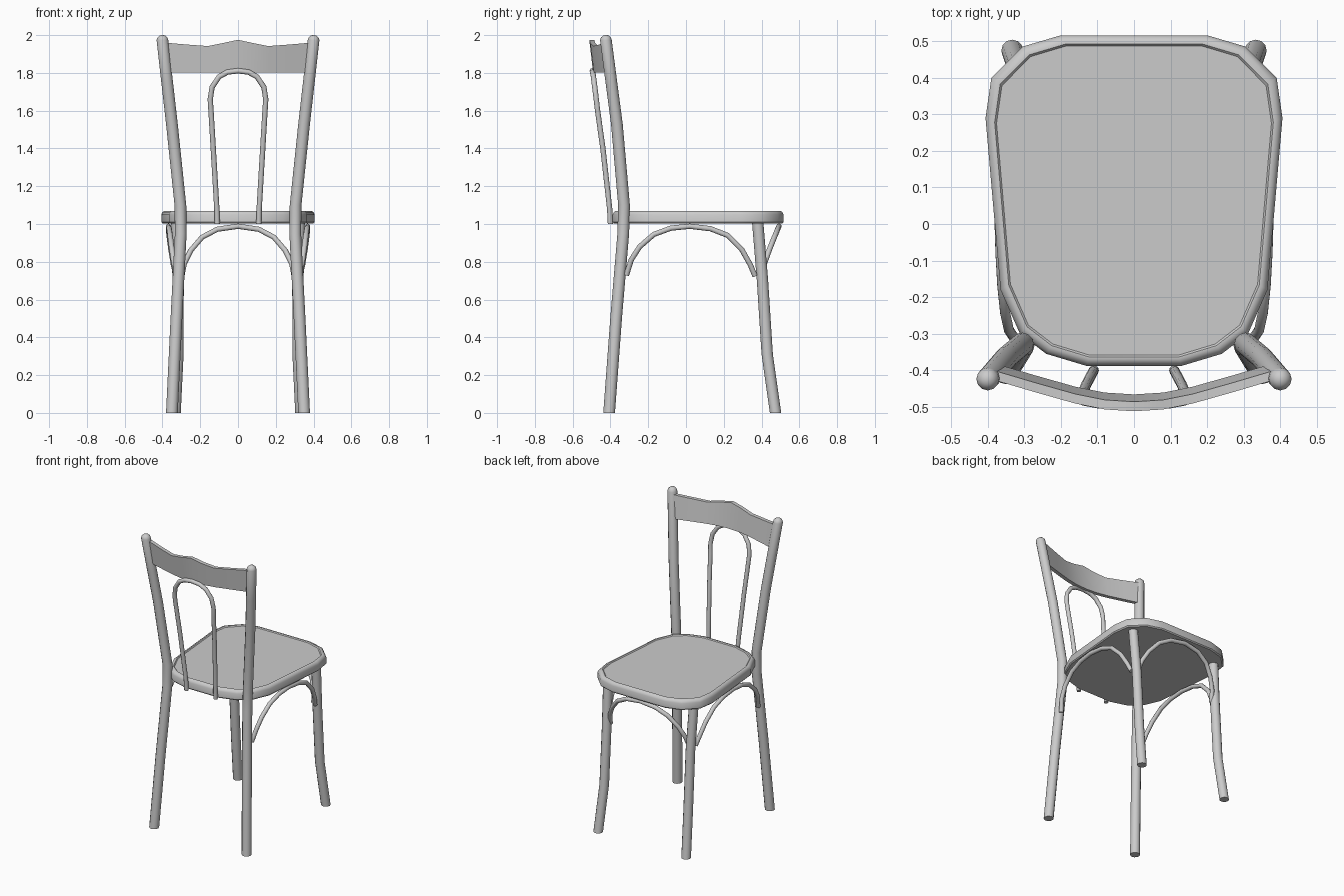
import bpy, bmesh, math
from mathutils import Vector

if "Cube" in bpy.data.objects:
    bpy.data.objects.remove(bpy.data.objects["Cube"])


def make_object(name, bm, mirror=False):
    bmesh.ops.recalc_face_normals(bm, faces=bm.faces)
    mesh = bpy.data.meshes.new(name)
    bm.to_mesh(mesh)
    bm.free()
    mesh.shade_smooth()
    mesh.set_sharp_from_angle(angle=math.radians(40))
    obj = bpy.data.objects.new(name, mesh)
    bpy.context.collection.objects.link(obj)
    if mirror:
        obj.modifiers.new("Mirror", 'MIRROR').use_axis = (True, False, False)
    return obj


def loft(bm, rings):
    """Skin a list of closed rings and cap both ends."""
    loops = [[bm.verts.new(p) for p in ring] for ring in rings]
    n = len(loops[0])
    for a, b in zip(loops, loops[1:]):
        for i in range(n):
            j = (i + 1) % n
            bm.faces.new((a[i], a[j], b[j], b[i]))
    bm.faces.new(loops[0])
    bm.faces.new(loops[-1])


def tube(name, points, radius, normal=None, sides=12, mirror=False, dome=False):
    """Round rod; without a plane normal its rings stay horizontal."""
    pts = [Vector(p) for p in points]
    radii = [radius] * len(pts)
    if dome:
        for lift, scale in ((0.014, 0.86), (0.024, 0.5), (0.027, 0.15)):
            pts.append(Vector(points[-1]) + Vector((0, 0, lift)))
            radii.append(radius * scale)
    rings = []
    for i, (p, r) in enumerate(zip(pts, radii)):
        if normal is None:
            u, v = Vector((1, 0, 0)), Vector((0, 1, 0))
        else:
            t = (pts[min(i + 1, len(pts) - 1)] - pts[max(i - 1, 0)]).normalized()
            v = t.cross(Vector(normal)).normalized()
            u = v.cross(t)
        angles = [2 * math.pi * k / sides for k in range(sides)]
        rings.append([p + r * (u * math.cos(a) + v * math.sin(a)) for a in angles])
    bm = bmesh.new()
    loft(bm, rings)
    return make_object(name, bm, mirror)


def both_sides(half):
    """Mirror a path that ends on x = 0."""
    return half + [(-x, y, z) for x, y, z in reversed(half[:-1])]


# Seat: rounded trapezoid with a rolled rim and a flat panel
half = [(0.2, 0.516), (0.305, 0.485), (0.39, 0.40), (0.406, 0.29),
        (0.365, -0.18), (0.312, -0.30), (0.24, -0.355), (0.13, -0.388)]
outline = half + [(-x, y) for x, y in reversed(half)]
profile = [(0.006, 1.003), (0, 1.01), (0, 1.05), (0.006, 1.063),
           (0.016, 1.07), (0.024, 1.07), (0.029, 1.064)]
bm = bmesh.new()
loft(bm, [[(x * (1 - d / 0.39), 0.064 + (y - 0.064) * (1 - d / 0.45), z)
           for x, y in outline] for d, z in profile])
make_object("seat", bm)

# Legs; the rear pair carries on up as the back posts
tube("back_leg_and_post",
     [(0.35, -0.407, 0), (0.326, -0.37, 0.5), (0.303, -0.332, 0.95),
      (0.305, -0.328, 1.1), (0.35, -0.366, 1.53), (0.375, -0.395, 1.75),
      (0.4, -0.424, 1.973)],
     0.031, mirror=True, dome=True)
tube("front_leg",
     [(0.333, 0.474, 0), (0.318, 0.43, 0.31), (0.317, 0.405, 0.7),
      (0.325, 0.38, 1.005)],
     0.03, mirror=True)

# Curved braces below the seat
tube("front_brace",
     both_sides([(0.298, 0.39, 0.72), (0.285, 0.415, 0.79), (0.25, 0.44, 0.86),
                 (0.19, 0.468, 0.93), (0.11, 0.485, 0.972), (0, 0.492, 0.988)]),
     0.014, normal=(0, 1, -0.35))
tube("side_brace",
     [(0.325, -0.315, 0.73), (0.342, -0.29, 0.81), (0.352, -0.245, 0.88),
      (0.36, -0.17, 0.945), (0.365, -0.08, 0.978), (0.368, 0.02, 0.988),
      (0.368, 0.13, 0.975), (0.365, 0.22, 0.94), (0.355, 0.295, 0.865),
      (0.342, 0.34, 0.785), (0.328, 0.365, 0.725)],
     0.014, normal=(1, 0, -0.15), mirror=True)

# Hoop in the middle of the back
tube("back_hoop",
     both_sides([(0.11, -0.4, 1.0), (0.112, -0.404, 1.08), (0.131, -0.44, 1.4),
                 (0.143, -0.468, 1.6), (0.147, -0.475, 1.66),
                 (0.137, -0.483, 1.725), (0.1, -0.49, 1.78),
                 (0.055, -0.494, 1.804), (0, -0.496, 1.811)]),
     0.014, normal=(0, 1, 0.12))

# Crest rail: bowed plank with a wavy top edge (x, y at top, z at top)
stations = both_sides([(0.385, -0.413, 1.96), (0.27, -0.447, 1.95),
                       (0.16, -0.478, 1.942), (0.08, -0.494, 1.958),
                       (0, -0.499, 1.975)])
bm = bmesh.new()
loft(bm, [[(x, y - 0.013, z), (x, y + 0.013, z),
           (x, y + 0.033, 1.803), (x, y + 0.007, 1.803)]
          for x, y, z in stations])
make_object("crest_rail", bm)
